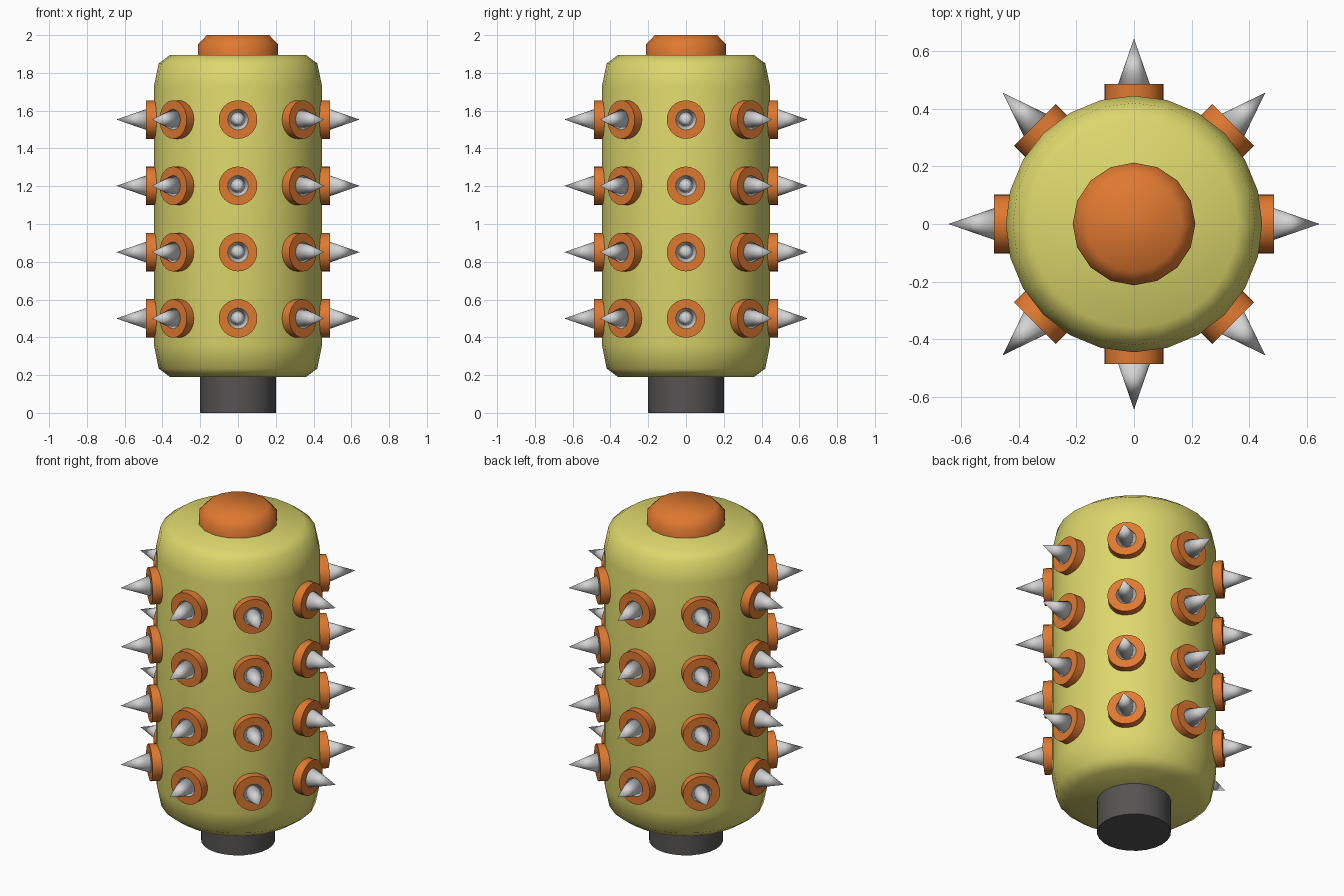
import bpy, bmesh, math
from mathutils import Matrix

cube = bpy.data.objects.get("Cube")
if cube:
    bpy.data.objects.remove(cube, do_unlink=True)


def material(name, rgb):
    m = bpy.data.materials.new(name)
    m.use_nodes = True
    m.diffuse_color = (*rgb, 1)
    m.node_tree.nodes["Principled BSDF"].inputs["Base Color"].default_value = (*rgb, 1)
    return m


yellow = material("yellow", (0.72, 0.68, 0.15))
orange = material("orange", (0.74, 0.19, 0.03))
steel = material("steel", (0.66, 0.66, 0.66))
charcoal = material("charcoal", (0.09, 0.087, 0.085))


def lathe(name, profile, sides, mat, smooth_angle, matrix=Matrix()):
    """Turn (radius, height) points around z, closing both ends."""
    bm = bmesh.new()
    rings = []
    for r, z in profile:
        if r == 0:
            rings.append([bm.verts.new((0, 0, z))] * sides)
        else:
            rings.append([bm.verts.new((r * math.cos(i * math.tau / sides),
                                        r * math.sin(i * math.tau / sides), z))
                          for i in range(sides)])
    for low, high in zip(rings, rings[1:]):
        for i in range(sides):
            j = (i + 1) % sides
            corners = dict.fromkeys((low[i], low[j], high[j], high[i]))
            bm.faces.new(list(corners))
    for ring in (rings[0], rings[-1]):
        if ring[0] is not ring[1]:
            bm.faces.new(ring)
    bmesh.ops.recalc_face_normals(bm, faces=bm.faces)
    mesh = bpy.data.meshes.new(name)
    bm.to_mesh(mesh)
    bm.free()
    mesh.materials.append(mat)
    obj = bpy.data.objects.new(name, mesh)
    bpy.context.collection.objects.link(obj)
    obj.matrix_world = matrix
    bpy.ops.object.select_all(action="DESELECT")
    obj.select_set(True)
    bpy.context.view_layer.objects.active = obj
    bpy.ops.object.shade_smooth_by_angle(angle=math.radians(smooth_angle))
    return obj


# Drum, top cap and handle stub
lathe("body", [(0.36, 0.19), (0.42, 0.235), (0.445, 0.36),
               (0.445, 1.73), (0.42, 1.85), (0.36, 1.895)], 24, yellow, 60)
lathe("top_cap", [(0.213, 1.87), (0.213, 1.95), (0.165, 2.0)], 16, orange, 60)
lathe("handle", [(0.2, 0), (0.2, 0.22)], 24, charcoal, 40)

# Four rows of eight studs: each a round collar with a spike
collar = lathe("collar", [(0.102, 0.38), (0.102, 0.486)], 24, orange, 40)
spike = lathe("spike", [(0.057, 0.48), (0, 0.644)], 16, steel, 180)
for row in range(4):
    for k in range(8):
        place = (Matrix.Translation((0, 0, 0.5 + 0.351 * row))
                 @ Matrix.Rotation(k * math.tau / 8, 4, "Z")
                 @ Matrix.Rotation(math.pi / 2, 4, "Y"))
        for part in (collar, spike):
            first = row == 0 and k == 0
            obj = part if first else part.copy()
            if not first:
                bpy.context.collection.objects.link(obj)
            obj.name = f"{part.data.name}_{row + 1}_{k + 1}"
            obj.matrix_world = place
